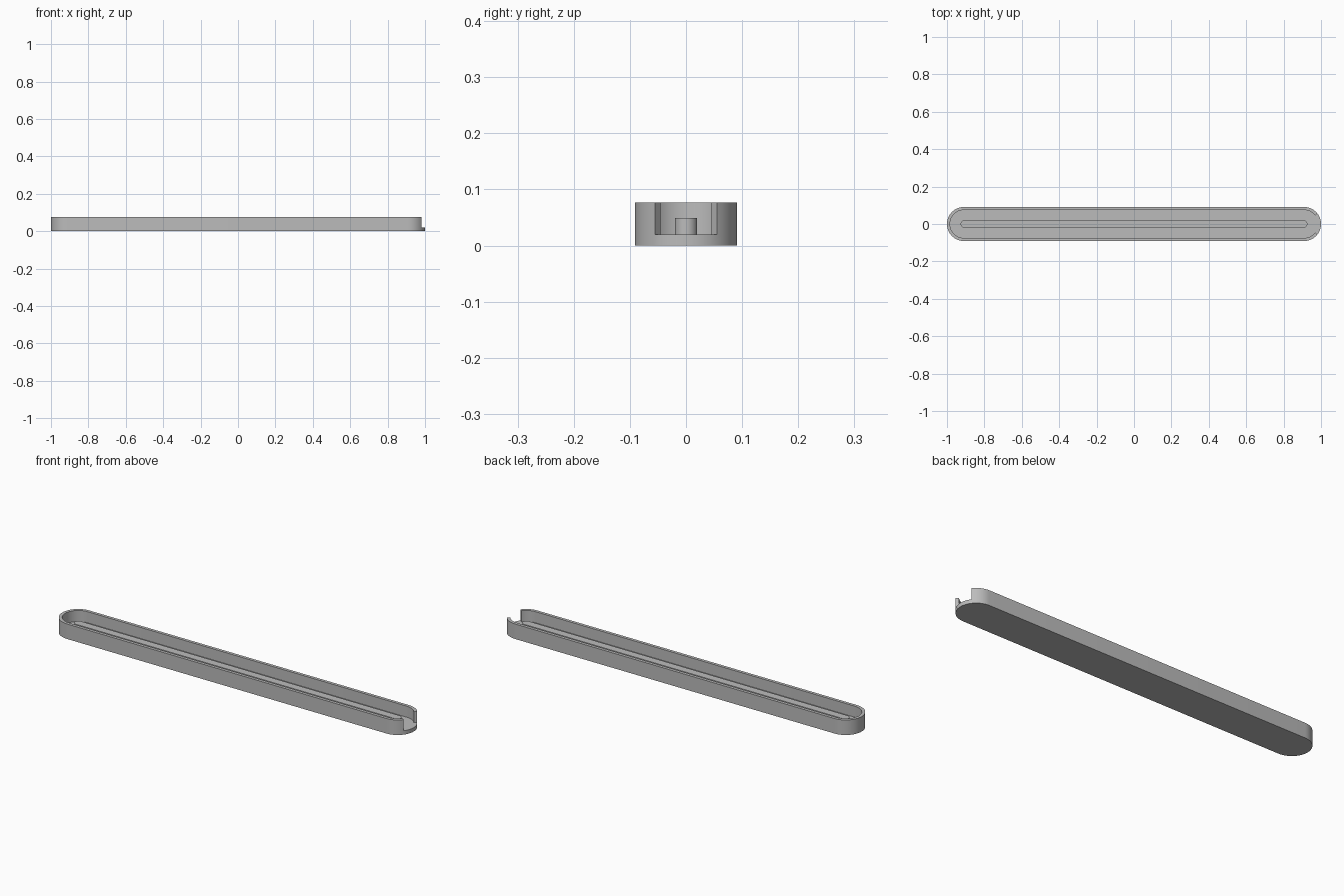
import bpy, bmesh
from math import sin, cos, radians

HALF_LEN, RADIUS, WALL = 1.0, 0.091, 0.016
FLOOR, HEIGHT = 0.02, 0.077
RIB_LEN, RIB_R, RIB_TOP = 0.927, 0.02, 0.049
STEPS = 24                # segments per rounded end
NOTCH = 37.6              # half angle of the end opening, degrees

old = bpy.data.objects.get("Cube")
if old:
    bpy.data.objects.remove(old, do_unlink=True)

grey = bpy.data.materials.new("plain grey")
grey.use_nodes = True
colour = (0.5, 0.5, 0.5, 1)
grey.diffuse_color = colour
grey.node_tree.nodes["Principled BSDF"].inputs["Base Color"].default_value = colour


def stadium(half_len, r):
    """Rounded-end outline, counter-clockwise, starting at the +x end."""
    pts = []
    for side in (1, -1):
        for i in range(STEPS + 1):
            a = radians(-90 + 180 * i / STEPS)
            pts.append((side * (half_len - r + r * cos(a)), side * r * sin(a)))
    return pts


def ring(bm, pts, z):
    return [bm.verts.new((x, y, z)) for x, y in pts]


def finish(bm, name):
    # drop unused corners above the opening
    bmesh.ops.delete(bm, geom=[v for v in bm.verts if not v.link_faces], context='VERTS')
    bmesh.ops.recalc_face_normals(bm, faces=bm.faces)
    mesh = bpy.data.meshes.new(name)
    bm.to_mesh(mesh)
    bm.free()
    mesh.materials.append(grey)
    ob = bpy.data.objects.new(name, mesh)
    bpy.context.collection.objects.link(ob)
    bpy.ops.object.select_all(action='DESELECT')
    ob.select_set(True)
    bpy.context.view_layer.objects.active = ob
    bpy.ops.object.shade_smooth_by_angle(angle=radians(30))


# Tray: floor, surrounding wall and the opening at the +x end
bm = bmesh.new()
outer = stadium(HALF_LEN, RADIUS)
inner = stadium(HALF_LEN - WALL, RADIUS - WALL)
base = ring(bm, outer, 0)
out_low, out_top = ring(bm, outer, FLOOR), ring(bm, outer, HEIGHT)
in_low, in_top = ring(bm, inner, FLOOR), ring(bm, inner, HEIGHT)
bm.faces.new(base)
bm.faces.new(in_low)
n = len(outer)
open_cols = [i for i in range(STEPS + 1) if abs(-90 + 180 * i / STEPS) < NOTCH]
for i in range(n):
    j = (i + 1) % n
    bm.faces.new((base[i], base[j], out_low[j], out_low[i]))
    if i in open_cols and j in open_cols:
        bm.faces.new((out_low[i], out_low[j], in_low[j], in_low[i]))
    else:
        for a, b in ((out_low, out_top), (out_top, in_top), (in_top, in_low)):
            bm.faces.new((a[i], a[j], b[j], b[i]))
for i in (open_cols[0], open_cols[-1]):
    bm.faces.new((out_low[i], out_top[i], in_top[i], in_low[i]))
finish(bm, "tray")

# Long raised rib along the middle of the floor
bm = bmesh.new()
outline = stadium(RIB_LEN, RIB_R)
low, top = ring(bm, outline, FLOOR - 0.005), ring(bm, outline, RIB_TOP)
bm.faces.new(low)
bm.faces.new(top)
for i in range(n):
    j = (i + 1) % n
    bm.faces.new((low[i], low[j], top[j], top[i]))
finish(bm, "centre_rib")
